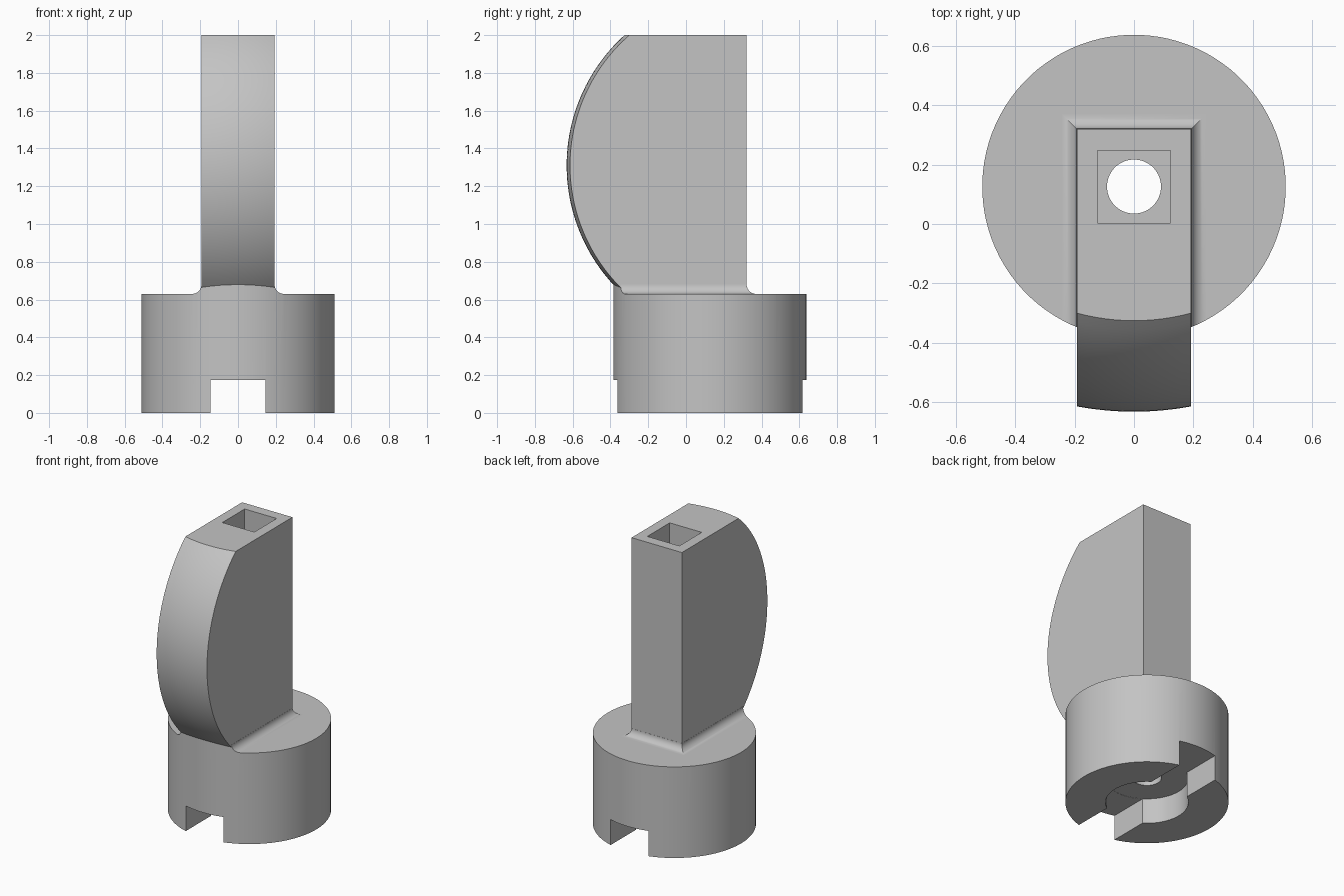
import bpy, bmesh, math

if "Cube" in bpy.data.objects:
    bpy.data.objects.remove(bpy.data.objects["Cube"])

CY = 0.126          # y of the base axis
HALF = 0.1925       # half thickness of the grip
BACK = 0.32         # rear face of the grip
TOP = 0.63          # top of the round base

grey = bpy.data.materials.new("grey")
grey.diffuse_color = (0.55, 0.55, 0.55, 1)
grey.use_nodes = True
grey.node_tree.nodes["Principled BSDF"].inputs["Base Color"].default_value = grey.diffuse_color


def loft(name, rings):
    """Closed solid through rings of equal point count."""
    bm = bmesh.new()
    rows = [[bm.verts.new(p) for p in ring] for ring in rings]
    n = len(rows[0])
    for a, b in zip(rows, rows[1:]):
        for i in range(n):
            j = (i + 1) % n
            bm.faces.new((a[i], a[j], b[j], b[i]))
    bm.faces.new(rows[0][::-1])
    bm.faces.new(rows[-1])
    bmesh.ops.recalc_face_normals(bm, faces=bm.faces)
    mesh = bpy.data.meshes.new(name)
    bm.to_mesh(mesh)
    bm.free()
    mesh.materials.append(grey)
    obj = bpy.data.objects.new(name, mesh)
    bpy.context.collection.objects.link(obj)
    return obj


def rect(x, y0, y1, z):
    return [(-x, y0, z), (x, y0, z), (x, y1, z), (-x, y1, z)]


def box(name, x, y0, y1, z0, z1):
    return loft(name, [rect(x, y0, y1, z0), rect(x, y0, y1, z1)])


def cylinder(name, r, z0, z1, n=96):
    ang = [2 * math.pi * (i + 0.5) / n for i in range(n)]
    return loft(name, [[(r * math.cos(a), CY + r * math.sin(a), z) for a in ang]
                       for z in (z0, z1)])


def apply(obj, mod):
    bpy.context.view_layer.objects.active = obj
    bpy.ops.object.modifier_apply(modifier=mod.name)


def combine(obj, other, operation):
    mod = obj.modifiers.new(operation, 'BOOLEAN')
    mod.operation = operation
    mod.solver = 'EXACT'
    mod.object = other
    apply(obj, mod)
    bpy.data.objects.remove(other, do_unlink=True)


# Round base with a concave fillet rising to the grip, trimmed by a cylinder
FILLET, STEPS = 0.05, 10
rings = [rect(1, -1, 1, -0.1), rect(1, -1, 1, TOP)]
for i in range(STEPS + 1):
    a = math.pi / 2 * i / STEPS
    off = FILLET * (1 - math.sin(a)) + 0.001
    z = TOP + FILLET * (1 - math.cos(a))
    rings.append(rect(HALF + off, -0.8, BACK + off, z))
knob = loft("knob_handle", rings)
combine(knob, cylinder("base_trim", 0.511, 0, 1), 'INTERSECT')

# Grip: bulging front edge, gently rounded across its thickness
AXIS_Y, BULGE_R, BULGE_Z, FRONT, COLS, LEVELS = 0.41, 0.93, 1.31, -0.632, 12, 48
rings = []
for k in range(LEVELS + 1):
    z = 0.58 + (2.0 - 0.58) * k / LEVELS
    y = FRONT + BULGE_R - math.sqrt(BULGE_R ** 2 - (z - BULGE_Z) ** 2)
    r = AXIS_Y - y
    xs = [-HALF + 2 * HALF * i / COLS for i in range(COLS + 1)]
    rings.append([(x, AXIS_Y - math.sqrt(r * r - x * x), z) for x in xs]
                 + [(HALF, BACK, z), (-HALF, BACK, z)])
combine(knob, loft("grip", rings), 'UNION')

# Slot and round recess underneath, screw hole, square socket from the top
combine(knob, box("slot", 0.145, -1, 1, -0.1, 0.175), 'DIFFERENCE')
combine(knob, cylinder("recess", 0.26, -0.1, 0.176), 'DIFFERENCE')
combine(knob, cylinder("screw_hole", 0.091, 0.1, 1.2, 48), 'DIFFERENCE')
combine(knob, box("socket", 0.1225, 0.003, 0.248, 1.0, 2.1), 'DIFFERENCE')

# Smooth curved faces, keep flat faces flat and edges sharp
bpy.ops.object.select_all(action='DESELECT')
knob.select_set(True)
bpy.context.view_layer.objects.active = knob
bpy.ops.object.shade_smooth_by_angle(angle=math.radians(25))
weighted = knob.modifiers.new("weighted_normals", 'WEIGHTED_NORMAL')
weighted.keep_sharp = True
apply(knob, weighted)
